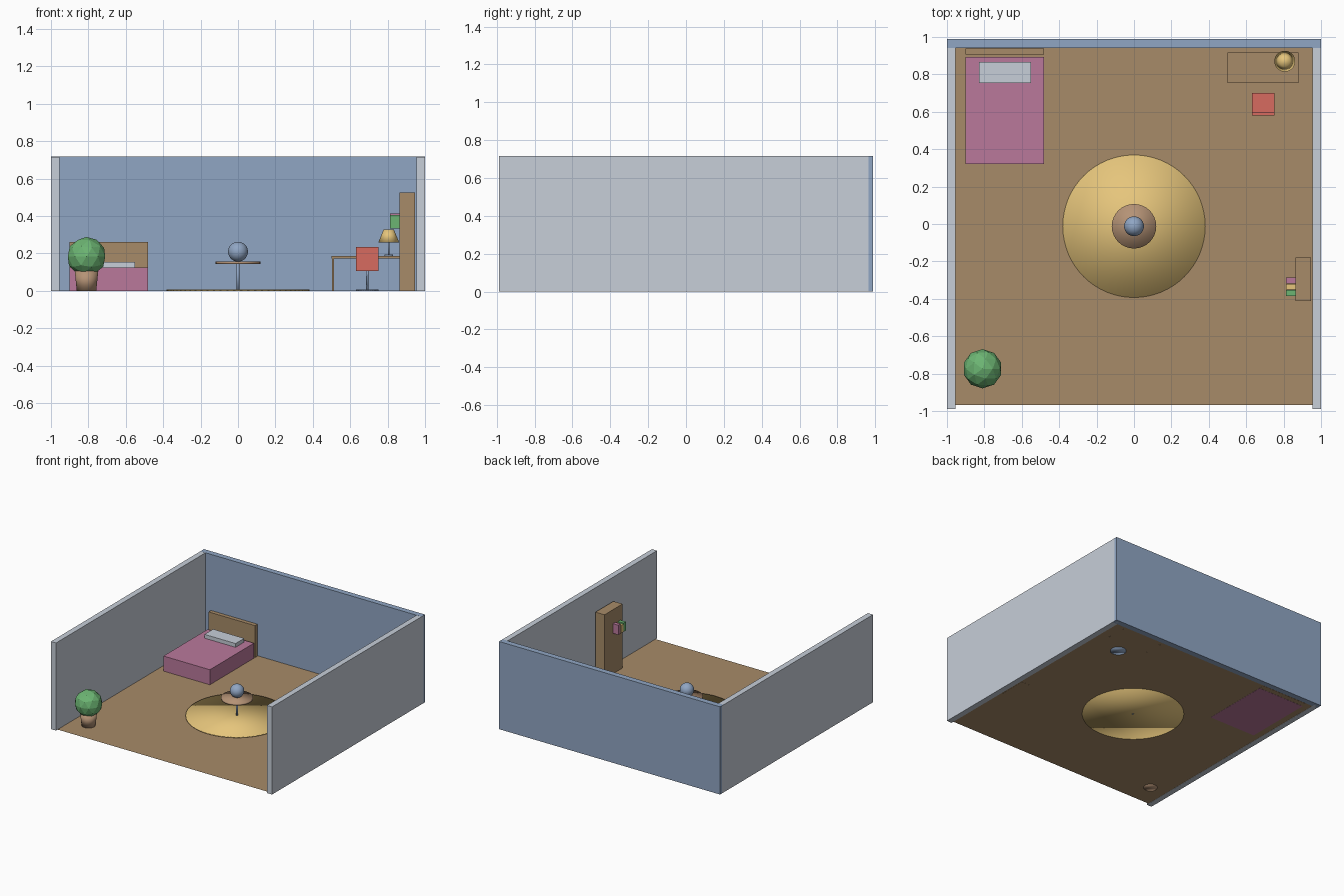
import bpy
import math

cube = bpy.data.objects.get("Cube")
if cube:
    bpy.data.objects.remove(cube, do_unlink=True)


def material(name, r, g, b):
    m = bpy.data.materials.new(name)
    m.use_nodes = True
    m.diffuse_color = (r, g, b, 1)
    bsdf = next(n for n in m.node_tree.nodes if n.type == "BSDF_PRINCIPLED")
    bsdf.inputs["Base Color"].default_value = (r, g, b, 1)
    return m


GREY = material("pale_grey", 0.57, 0.62, 0.69)
BLUE = material("dusty_blue", 0.28, 0.38, 0.55)
WOOD = material("wood", 0.39, 0.26, 0.14)
CLAY = material("clay_brown", 0.46, 0.29, 0.18)
PINK = material("rose_pink", 0.49, 0.19, 0.33)
RED = material("coral_red", 0.68, 0.145, 0.115)
GOLD = material("warm_yellow", 0.79, 0.56, 0.20)
GREEN = material("leaf_green", 0.15, 0.46, 0.17)


def finish(name, mat, smooth=False):
    ob = bpy.context.object
    ob.name = name
    ob.data.materials.append(mat)
    if smooth:
        bpy.ops.object.shade_smooth()
    return ob


def box(name, mat, x, y, z):
    """Box from (min, max) pairs on each axis."""
    spans = (x, y, z)
    bpy.ops.mesh.primitive_cube_add(size=1, location=[sum(s) / 2 for s in spans])
    ob = finish(name, mat)
    for v in ob.data.vertices:
        v.co = [c * (s[1] - s[0]) for c, s in zip(v.co, spans)]
    return ob


def round_part(name, mat, x, y, z, bottom, top=None, sides=32):
    """Smooth cylinder, or a cone frustum when top differs from bottom."""
    bpy.ops.mesh.primitive_cone_add(
        vertices=sides, radius1=bottom, radius2=bottom if top is None else top,
        depth=z[1] - z[0], location=(x, y, sum(z) / 2))
    return finish(name, mat, True)


# Room shell
CY = -0.012
bpy.ops.mesh.primitive_plane_add(size=1.912, location=(0, CY, 0.001))
finish("floor", WOOD)
box("back_wall", BLUE, (-0.9995, 0.9995), (0.942, 0.988), (0, 0.717))
for name, side in (("left_wall", 1), ("right_wall", -1)):
    box(name, GREY, sorted((side * 0.954, side)), (-0.988, 0.965), (0, 0.7165))

# Rug, pedestal table and ball
round_part("rug", GOLD, 0, CY, (0, 0.008), 0.381, sides=64)
round_part("table_post", BLUE, 0, CY, (0, 0.145), 0.008, sides=16)
round_part("table_top", CLAY, 0, CY, (0.143, 0.157), 0.119)
bpy.ops.mesh.primitive_uv_sphere_add(
    segments=32, ring_count=16, radius=0.053, location=(0, CY, 0.209))
finish("ball", BLUE, True)

# Bed
BED_X = (-0.90, -0.48)
box("bed_base", PINK, BED_X, (0.322, 0.892), (0, 0.124))
box("headboard", WOOD, BED_X, (0.905, 0.937), (0, 0.262))
box("pillow", GREY, (-0.83, -0.55), (0.753, 0.865), (0.122, 0.155))

# Desk
box("desk_top", WOOD, (0.50, 0.88), (0.753, 0.916), (0.172, 0.186))
for x in (0.502, 0.866):
    for y in (0.757, 0.900):
        box("desk_leg", WOOD, (x, x + 0.012), (y, y + 0.012), (0, 0.173))

# Desk lamp
LAMP = (0.806, 0.870)
round_part("lamp_base", BLUE, *LAMP, (0.186, 0.194), 0.024)
round_part("lamp_post", BLUE, *LAMP, (0.19, 0.27), 0.005, sides=12)
round_part("lamp_shade", GOLD, *LAMP, (0.258, 0.328), 0.056, 0.027)

# Chair
SEAT_X = (0.631, 0.752)
CHAIR = (0.691, 0.640)
round_part("chair_base", BLUE, *CHAIR, (0, 0.007), 0.06)
round_part("chair_post", BLUE, *CHAIR, (0, 0.11), 0.006, sides=12)
box("chair_seat", RED, SEAT_X, (0.580, 0.700), (0.106, 0.126))
box("chair_back", RED, SEAT_X, (0.579, 0.598), (0.107, 0.235))

# Bookcase with three books
box("bookcase", WOOD, (0.863, 0.945), (-0.413, -0.180), (0, 0.525))
for name, mat, y, top in (("pink_book", PINK, -0.302, 0.412),
                          ("yellow_book", GOLD, -0.336, 0.395),
                          ("green_book", GREEN, -0.369, 0.404)):
    box(name, mat, (0.813, 0.88), (y - 0.015, y + 0.015), (0.333, top))

# Potted plant
PLANT = (-0.81, -0.774)
round_part("plant_pot", CLAY, *PLANT, (0, 0.105), 0.052, 0.063)
bpy.ops.mesh.primitive_ico_sphere_add(
    subdivisions=2, radius=0.105, location=(*PLANT, 0.183))
finish("plant_foliage", GREEN)
